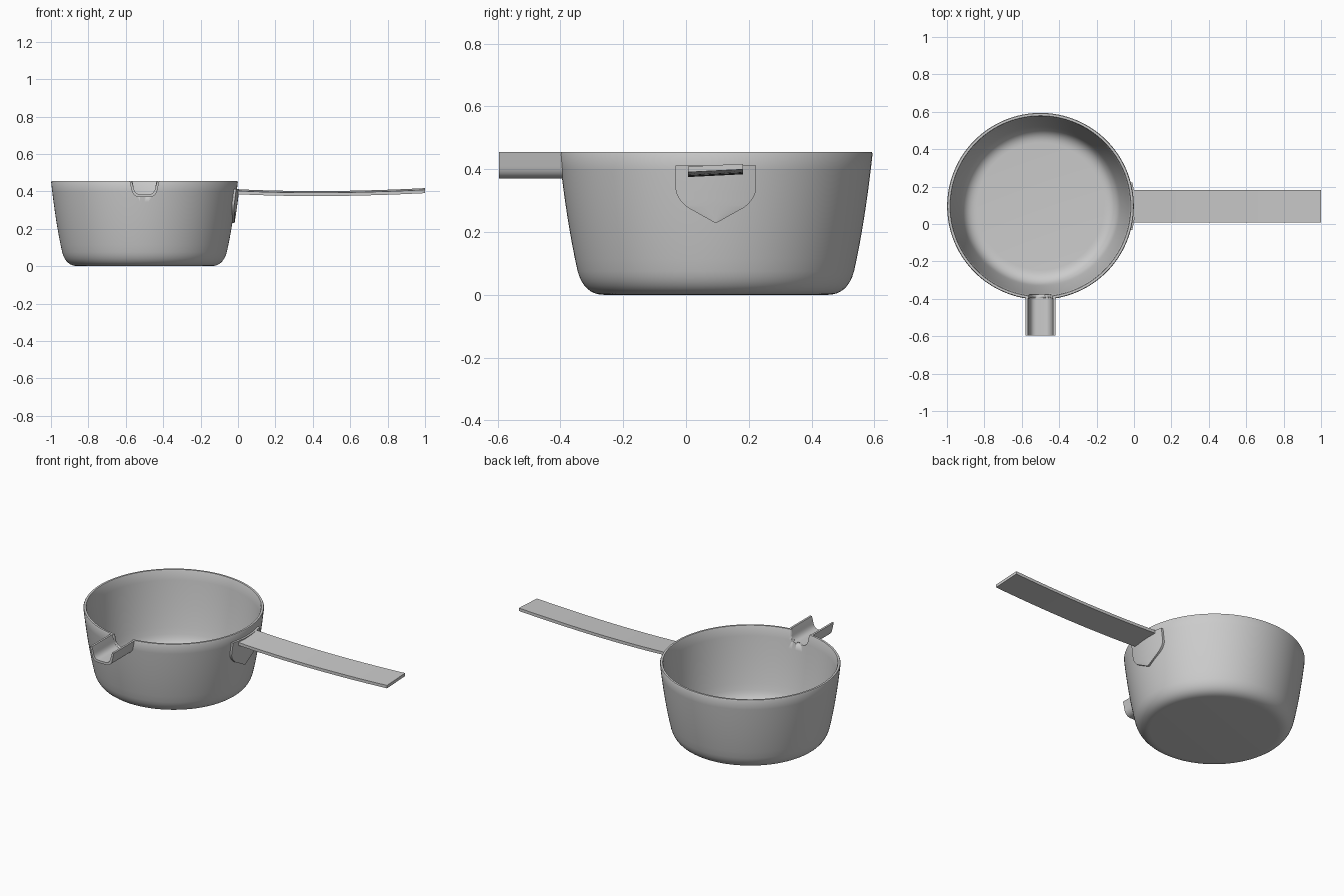
import bpy, bmesh, math
from mathutils import Vector

cube = bpy.data.objects.get("Cube")
if cube:
    bpy.data.objects.remove(cube)

CX, CY, TOP = -0.5, 0.095, 0.455
STEPS = 128

steel = bpy.data.materials.new("grey steel")
steel.use_nodes = True
GREY = (0.6, 0.6, 0.6, 1)
steel.diffuse_color = GREY
steel.node_tree.nodes["Principled BSDF"].inputs["Base Color"].default_value = GREY


def finish(bm, name, angle=35):
    bmesh.ops.recalc_face_normals(bm, faces=bm.faces)
    mesh = bpy.data.meshes.new(name)
    bm.to_mesh(mesh)
    bm.free()
    obj = bpy.data.objects.new(name, mesh)
    bpy.context.collection.objects.link(obj)
    mesh.materials.append(steel)
    bpy.ops.object.select_all(action='DESELECT')
    obj.select_set(True)
    bpy.context.view_layer.objects.active = obj
    bpy.ops.object.shade_smooth_by_angle(angle=math.radians(angle))
    return obj


def loft(rings, name, angle=35):
    """Skin a list of closed rings and cap both ends."""
    bm = bmesh.new()
    rows = [[bm.verts.new(p) for p in ring] for ring in rings]
    n = len(rows[0])
    for a, b in zip(rows, rows[1:]):
        for i in range(n):
            j = (i + 1) % n
            bm.faces.new((a[i], a[j], b[j], b[i]))
    bm.faces.new(rows[0])
    bm.faces.new(rows[-1])
    return finish(bm, name, angle)


def bezier(a, b, c, n=8):
    a, b, c = Vector(a), Vector(b), Vector(c)
    return [a * (1 - t) ** 2 + b * 2 * t * (1 - t) + c * t * t
            for t in (i / n for i in range(n + 1))]


# Bowl: rounded base, gently flared wall, thin rolled rim
outer = bezier((0.355, 0), (0.42, 0), (0.44, 0.075)) + \
    bezier((0.44, 0.075), (0.475, 0.23), (0.499, TOP - 0.006))[1:]
inner = bezier((0.481, TOP - 0.006), (0.456, 0.23), (0.423, 0.09)) + \
    bezier((0.423, 0.09), (0.405, 0.018), (0.34, 0.018))[1:]
rim = [Vector((0.496, TOP)), Vector((0.484, TOP))]
rings = [[(CX + r * math.cos(a), CY + r * math.sin(a), z)
          for a in (2 * math.pi * k / STEPS for k in range(STEPS))]
         for r, z in outer + rim + inner]
bowl = loft(rings, "bowl")


# Pouring spout: an open channel let into the rim
def channel(half, bottom, top):
    side = [(half, top), (half * 0.87, bottom + 0.04)]
    curve = bezier(side[1], (half * 0.78, bottom), (half * 0.3, bottom))
    right = [Vector(side[0])] + curve
    return right + [Vector((-p.x, p.y)) for p in reversed(right)]


def place(points, y):
    return [(CX + p.x, y, p.y) for p in points]


section = channel(0.08, 0.37, TOP) + channel(0.068, 0.384, TOP)[::-1]
half = len(section) // 2
bm = bmesh.new()
ends = [[bm.verts.new(p) for p in place(section, y)] for y in (-0.595, -0.385)]
n = len(section)
for i in range(n):
    j = (i + 1) % n
    bm.faces.new((ends[0][i], ends[0][j], ends[1][j], ends[1][i]))
for row in ends:
    for i in range(half - 1):
        bm.faces.new((row[i], row[i + 1], row[n - 2 - i], row[n - 1 - i]))
finish(bm, "spout")

# Opening through the bowl wall
notch = channel(0.068, 0.384, TOP + 0.04)
cutter = loft([place(notch, -0.7), place(notch, -0.3)], "spout_cutter")
cutter.hide_render = True
cut = bowl.modifiers.new("spout opening", 'BOOLEAN')
cut.operation = 'DIFFERENCE'
cut.solver = 'EXACT'
cut.object = cutter
bpy.context.view_layer.objects.active = bowl
bpy.ops.object.modifier_apply(modifier=cut.name)
bpy.data.objects.remove(cutter)


# Shield-shaped mounting plate wrapped around the bowl wall
def wall_radius(z):
    for p, q in zip(outer, outer[1:]):
        if p.y <= z <= q.y:
            return p.x + (q.x - p.x) * (z - p.y) / (q.y - p.y)
    return outer[-1].x


edge = [Vector((0.128, 0.412)), Vector((0.128, 0.37))] + \
    bezier((0.128, 0.335), (0.124, 0.305), (0.09, 0.278)) + [Vector((0.004, 0.23))]
bm = bmesh.new()
COLS = 16
rows = []
for width, z in edge:
    row = []
    for k in range(COLS + 1):
        y = width * (2 * k / COLS - 1)
        r = wall_radius(z)
        pair = [bm.verts.new((CX + math.sqrt((r + d) ** 2 - y * y), CY + y, z))
                for d in (-0.006, 0.012)]
        row.append(pair)
    rows.append(row)
for a, b in zip(rows, rows[1:]):
    for k in range(COLS):
        for s in (0, 1):
            bm.faces.new((a[k][s], a[k + 1][s], b[k + 1][s], b[k][s]))
    for k in (0, COLS):
        bm.faces.new((a[k][0], a[k][1], b[k][1], b[k][0]))
for row in (rows[0], rows[-1]):
    for k in range(COLS):
        bm.faces.new((row[k][0], row[k][1], row[k + 1][1], row[k + 1][0]))
finish(bm, "handle_mount")

# Flat strap handle with a slight sag and tilt
rings = []
for x, z in bezier((0.0, 0.398), (0.45, 0.376), (1.0, 0.404), 16):
    rings.append([(x, y, z + dz + (y - CY) * 0.05)
                  for y, dz in ((0.007, -0.009), (0.181, -0.009),
                                (0.181, 0.009), (0.007, 0.009))])
loft(rings, "handle")
